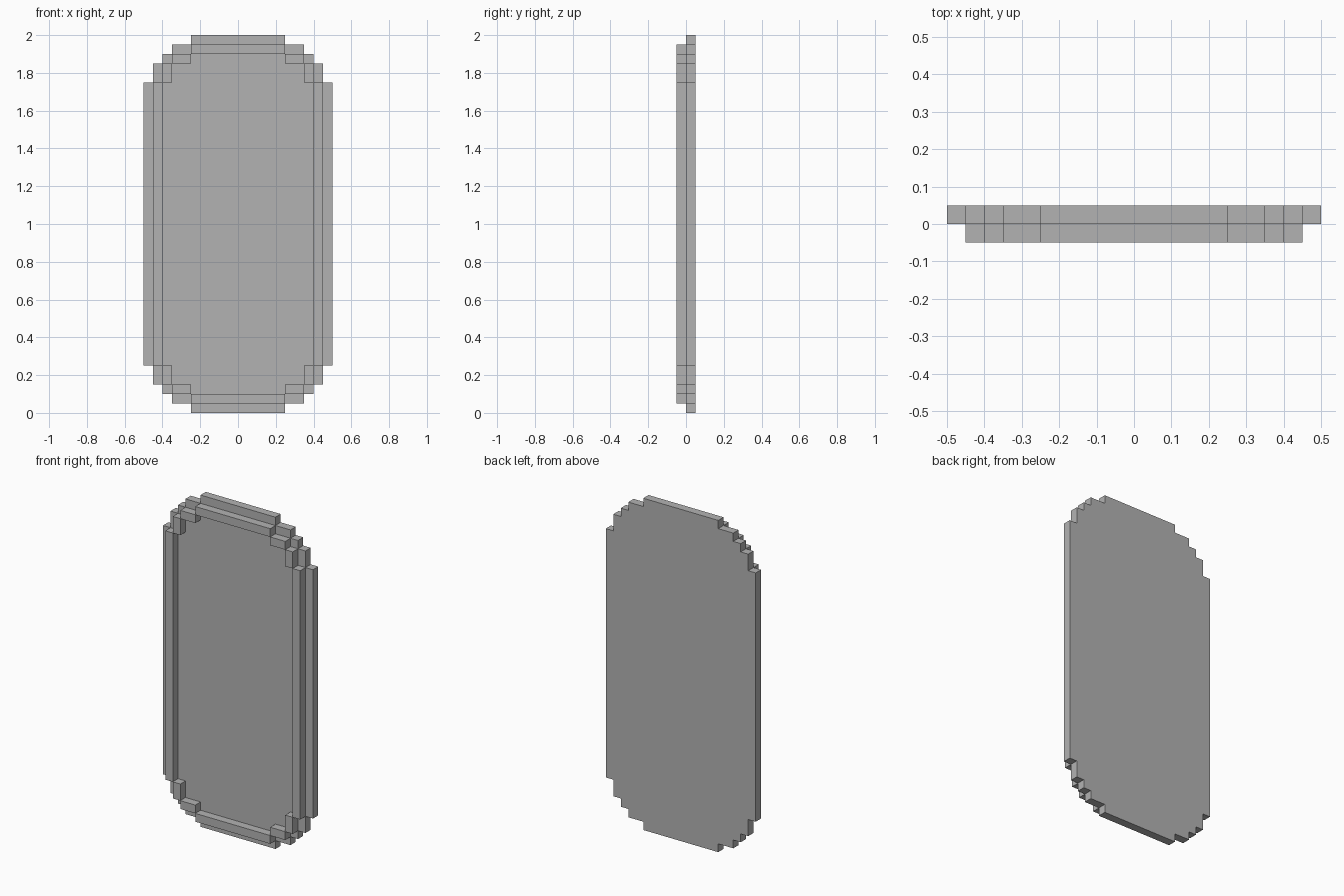
import bpy
import bmesh

cube = bpy.data.objects.get("Cube")
if cube:
    bpy.data.objects.remove(cube, do_unlink=True)

GREY = (0.45, 0.45, 0.45, 1.0)
grey = bpy.data.materials.new("plain_grey")
grey.use_nodes = True
grey.diffuse_color = GREY
grey.node_tree.nodes["Principled BSDF"].inputs["Base Color"].default_value = GREY

MID = 1.0    # height of the panel's centre
THICK = 0.05


def add_object(name, bm):
    mesh = bpy.data.meshes.new(name)
    bm.to_mesh(mesh)
    bm.free()
    mesh.materials.append(grey)
    obj = bpy.data.objects.new(name, mesh)
    bpy.context.collection.objects.link(obj)
    return obj


def add_bar(name, x0, x1, z0, z1):
    """Box on the front of the panel, heights measured from its centre."""
    bm = bmesh.new()
    bmesh.ops.create_cube(bm, size=1)
    for v in bm.verts:
        v.co.x = x1 if v.co.x > 0 else x0
        v.co.y = 0 if v.co.y > 0 else -THICK
        v.co.z = MID + (z1 if v.co.z > 0 else z0)
    return add_object(name, bm)


# Back panel: one stepped outline, extruded backwards
steps = [(0.5, 0.75), (0.45, 0.85), (0.4, 0.9), (0.35, 0.95), (0.25, 1.0)]
corner = []
for i, (x, z) in enumerate(steps):
    corner.append((x, z))
    if i + 1 < len(steps):
        corner.append((steps[i + 1][0], z))
outline = (corner
           + [(-x, z) for x, z in reversed(corner)]
           + [(-x, -z) for x, z in corner]
           + [(x, -z) for x, z in reversed(corner)])
bm = bmesh.new()
face = bm.faces.new([bm.verts.new((x, 0, MID + z)) for x, z in outline])
ext = bmesh.ops.extrude_face_region(bm, geom=[face], use_keep_orig=True)
moved = [g for g in ext["geom"] if isinstance(g, bmesh.types.BMVert)]
bmesh.ops.translate(bm, verts=moved, vec=(0, THICK, 0))
bmesh.ops.recalc_face_normals(bm, faces=bm.faces)
add_object("back_panel", bm)

# Raised front rim: straight bars and stepped corner blocks
for side, s in (("left", 1), ("right", -1)):
    add_bar(side + "_rim_bar", *sorted((s * 0.4, s * 0.45)), -0.75, 0.75)
for end, e in (("top", 1), ("bottom", -1)):
    add_bar(end + "_rim_bar", -0.25, 0.25, *sorted((e * 0.9, e * 0.95)))
    for side, s in (("left", 1), ("right", -1)):
        name = end + "_" + side
        add_bar(name + "_outer_corner", *sorted((s * 0.35, s * 0.4)),
                *sorted((e * 0.75, e * 0.85)))
        add_bar(name + "_inner_corner", *sorted((s * 0.25, s * 0.35)),
                *sorted((e * 0.85, e * 0.9)))
